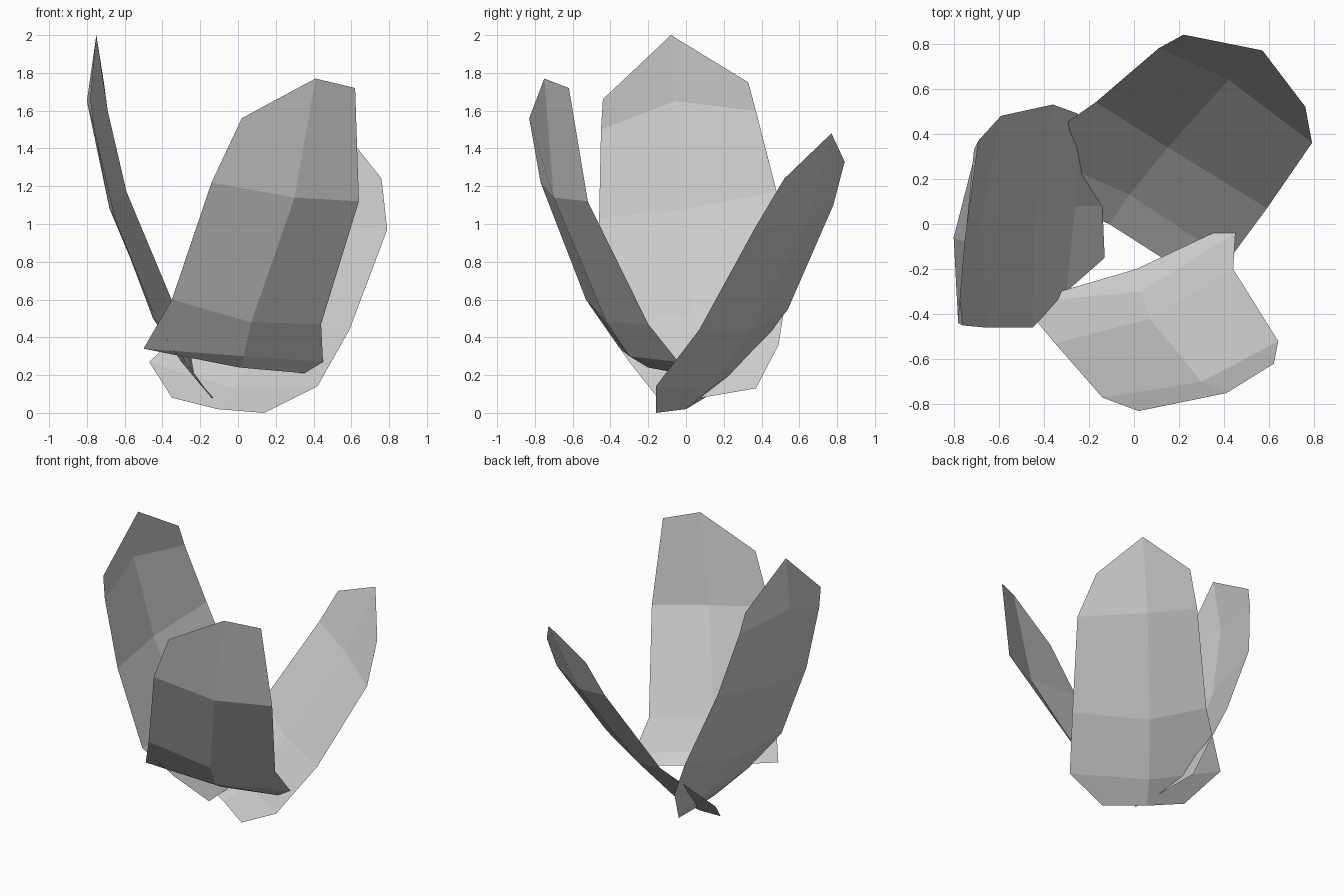
import bpy, bmesh
from mathutils import Vector


def petal(name, rows):
    """Skin a thin faceted petal; each section is (one edge, centre rib, other edge)."""
    bm = bmesh.new()
    grid = [[bm.verts.new(Vector(p)) for p in row] for row in rows]
    for upper, lower in zip(grid, grid[1:]):
        for i in range(2):
            bm.faces.new((upper[i], lower[i], lower[i + 1], upper[i + 1]))
    bmesh.ops.recalc_face_normals(bm, faces=bm.faces)
    mesh = bpy.data.meshes.new(name)
    bm.to_mesh(mesh)
    bm.free()
    obj = bpy.data.objects.new(name, mesh)
    bpy.context.collection.objects.link(obj)
    return obj


# Tall petal on the left, sections from tip to base
petal("left_petal", [
    ((-.78, -.44, 1.66), (-.75, -.08, 2.00), (-.71, .33, 1.75)),
    ((-.76, -.45, 1.50), (-.80, -.06, 1.65), (-.69, .37, 1.60)),
    ((-.65, -.46, 1.03), (-.68, .00, 1.08), (-.59, .48, 1.17)),
    ((-.45, -.46, .50), (-.44, .03, .51), (-.36, .53, .62)),
    ((-.30, -.30, .27), (-.26, .08, .25), (-.25, .49, .36)),
    ((-.13, -.15, .08), (-.14, .08, .08), (-.20, .37, .13)),
])

# Middle-height petal at the front
petal("front_petal", [
    ((.02, -.83, 1.56), (.41, -.75, 1.77), (.62, -.62, 1.72)),
    ((-.14, -.77, 1.22), (.30, -.70, 1.14), (.64, -.52, 1.12)),
    ((-.35, -.53, .60), (.07, -.42, .48), (.44, -.20, .47)),
    ((-.50, -.35, .34), (.03, -.30, .30), (.45, -.04, .27)),
    ((-.40, -.32, .32), (.01, -.20, .24), (.35, -.04, .21)),
])

# Low, outward-leaning petal at the back right
petal("back_petal", [
    ((.22, .84, 1.33), (.57, .77, 1.48), (.76, .52, 1.24)),
    ((.11, .78, 1.10), (.42, .64, 1.01), (.79, .36, .97)),
    ((-.17, .54, .55), (.15, .34, .43), (.59, .07, .44)),
    ((-.47, .33, .27), (-.02, .13, .13), (.42, -.16, .14)),
    ((-.35, .10, .08), (-.11, .00, .02), (.14, -.16, .00)),
])
